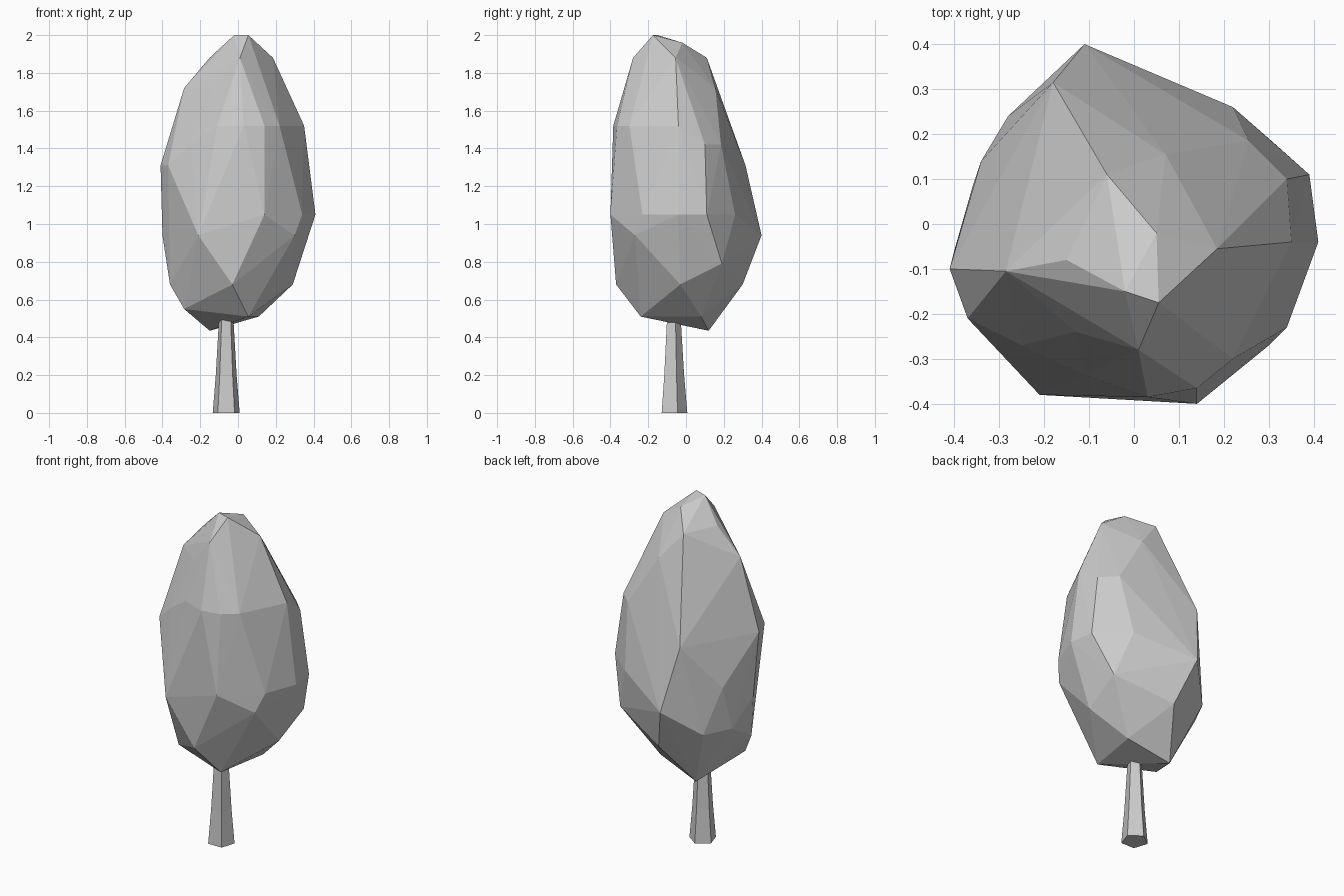
import bpy
import bmesh
import math

default_cube = bpy.data.objects.get("Cube")
if default_cube:
    bpy.data.objects.remove(default_cube, do_unlink=True)

# One plain grey for the whole tree
grey = bpy.data.materials.new("plain grey")
grey.use_nodes = True
colour = (0.6, 0.6, 0.6, 1)
grey.diffuse_color = colour
grey.node_tree.nodes["Principled BSDF"].inputs["Base Color"].default_value = colour


def finish(name, bm):
    """Turn a bmesh into a flat-shaded, grey object."""
    bmesh.ops.recalc_face_normals(bm, faces=bm.faces)
    mesh = bpy.data.meshes.new(name)
    bm.to_mesh(mesh)
    bm.free()
    mesh.materials.append(grey)
    for polygon in mesh.polygons:
        polygon.use_smooth = False
    obj = bpy.data.objects.new(name, mesh)
    bpy.context.collection.objects.link(obj)
    return obj


def build_crown(tiers):
    """Wrap a faceted hull around the corner points of each tier."""
    bm = bmesh.new()
    for height, corners in tiers:
        for x, y in corners:
            bm.verts.new((x, y, height))
    hull = bmesh.ops.convex_hull(bm, input=bm.verts)
    inside = {g for g in hull["geom_interior"] + hull["geom_unused"]
              if isinstance(g, bmesh.types.BMVert)}
    bmesh.ops.delete(bm, geom=list(inside), context="VERTS")
    return finish("crown", bm)


def build_trunk(centre, profile, sides):
    """Stack rings of a tapering polygon, one flat side facing the front."""
    bm = bmesh.new()
    rings = []
    for height, radius in profile:
        ring = []
        for i in range(sides):
            angle = math.pi / 2 + math.tau * i / sides
            ring.append(bm.verts.new((centre[0] + radius * math.cos(angle),
                                      centre[1] + radius * math.sin(angle),
                                      height)))
        rings.append(ring)
    for lower, upper in zip(rings, rings[1:]):
        for i in range(sides):
            j = (i + 1) % sides
            bm.faces.new((lower[i], lower[j], upper[j], upper[i]))
    bm.faces.new(rings[0])
    bm.faces.new(rings[-1])
    return finish("trunk", bm)


# Crown: uneven tiers from the underside to the tip
build_crown([
    (.435, [(-.15, .12)]),
    (.51, [(.055, -.24), (.11, .08)]),
    (.55, [(-.285, -.15)]),
    (.68, [(.29, -.03), (-.36, -.1), (-.03, -.37), (-.03, .3)]),
    (.79, [(.3, .19), (-.36, .08), (-.28, .24)]),
    (.94, [(-.21, -.38), (-.4, -.06), (-.11, .4), (.3, -.27)]),
    (1.05, [(.14, -.4), (.34, -.23), (.41, -.04), (.39, .11),
            (.22, .26), (-.34, .14)]),
    (1.31, [(-.37, -.21), (-.41, -.1), (-.18, .315)]),
    (1.42, [(.34, .1), (.255, .185), (-.25, -.27)]),
    (1.52, [(.14, -.365), (.03, -.385), (-.11, -.335),
            (.35, -.04), (.22, -.3)]),
    (1.72, [(.07, .155), (-.285, -.105), (-.13, -.24)]),
    (1.88, [(-.15, -.08), (.01, -.28), (.185, -.055), (-.06, .11)]),
    (1.96, [(.05, -.02)]),
    (2, [(.055, -.175), (-.02, -.15)]),
])

# Trunk: five-sided, flaring towards the ground
build_trunk((-.0625, -.068), [(0, .075), (.2, .058), (.6, .034)], 5)
